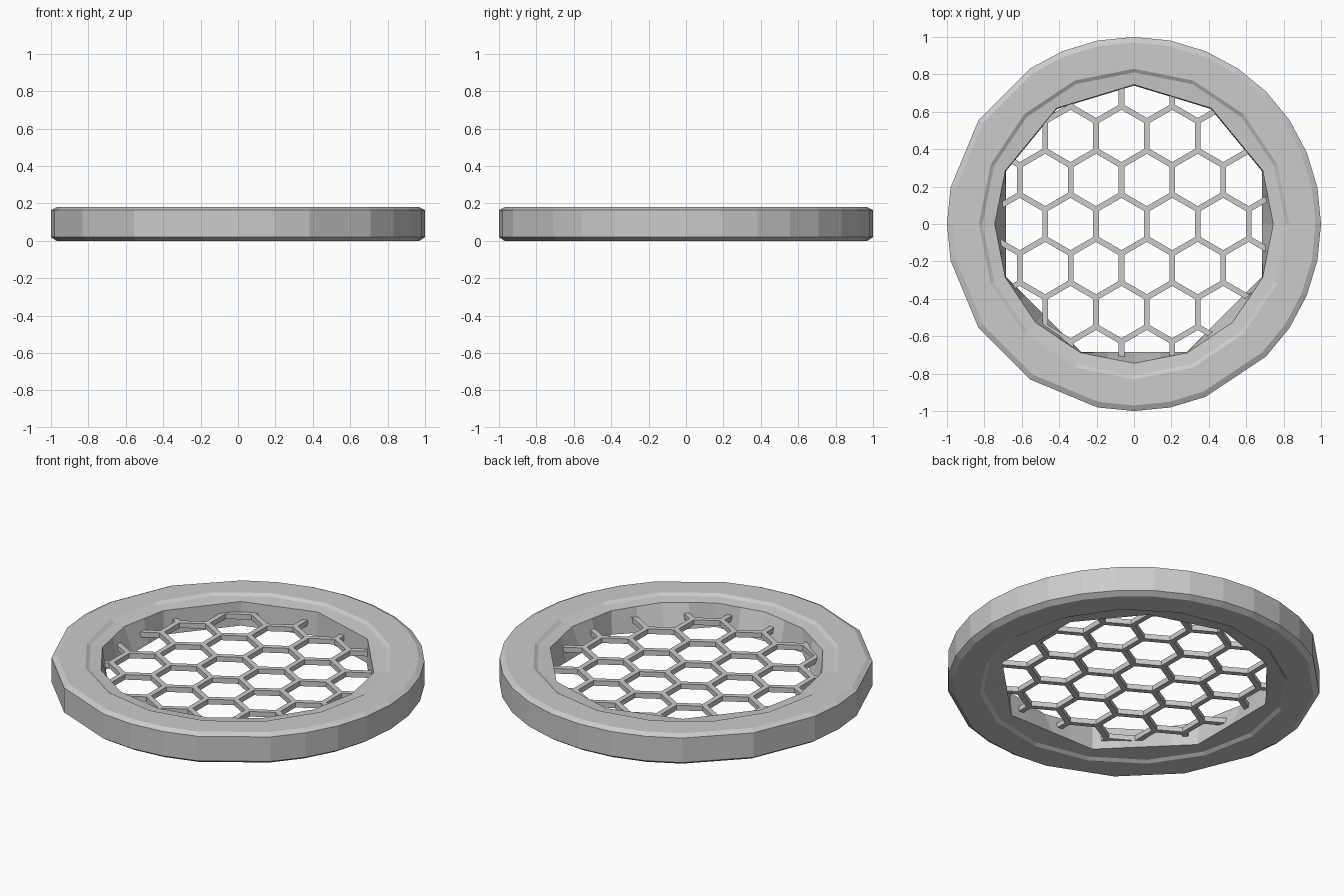
import bpy, bmesh, math
from mathutils import Vector, Matrix

if "Cube" in bpy.data.objects:
    bpy.data.objects.remove(bpy.data.objects["Cube"])

N = 32  # base angular divisions; coarse loops keep only some corners


def corner(k, r):
    a = 2 * math.pi * k / N
    return Vector((r * math.cos(a), r * math.sin(a), 0))


def loop_points(r, z, keys):
    """Polygon with corners only at keys; other slots lie on its straight sides."""
    pts = []
    for k in range(N):
        lo = max([q for q in keys if q <= k], default=keys[-1] - N)
        hi = min([q for q in keys if q > k], default=keys[0] + N)
        p = corner(lo, r).lerp(corner(hi, r), (k - lo) / (hi - lo))
        pts.append((p.x, p.y, z))
    return pts


def finish(bm, name):
    bmesh.ops.recalc_face_normals(bm, faces=bm.faces)
    me = bpy.data.meshes.new(name)
    bm.to_mesh(me)
    bm.free()
    ob = bpy.data.objects.new(name, me)
    bpy.context.collection.objects.link(ob)
    return ob


# Faceted outer ring with uneven low-poly sides
outer = [0, 1, 2, 3, 4, 5, 6, 7, 8, 9, 10, 11, 13, 15, 16, 17, 19, 21, 23, 24, 25, 26, 28, 29, 30, 31]
middle = list(range(0, N, 2))
wall = [2, 5, 8, 11, 14, 18, 22, 26, 30]
lip = [0, 2, 5, 8, 11, 14, 16, 18, 20, 22, 24, 26, 28, 30]
profile = [
    (1.00, 0.02, outer), (1.00, 0.165, outer), (0.97, 0.18, outer),
    (0.83, 0.18, middle), (0.81, 0.168, middle), (0.745, 0.16, lip),
    (0.74, 0.02, wall), (0.81, 0.012, middle), (0.83, 0.0, middle),
    (0.97, 0.0, outer),
]
bm = bmesh.new()
loops = [[bm.verts.new(p) for p in loop_points(*row)] for row in profile]
for i, a in enumerate(loops):
    b = loops[(i + 1) % len(loops)]
    for k in range(N):
        m = (k + 1) % N
        bm.faces.new((a[k], a[m], b[m], b[k]))
finish(bm, "outer_ring")

# Honeycomb grille of thin bars, clipped so the ends sit inside the ring
FLATS, SIDE, BAR, ZC, REACH = 0.272, 0.157, 0.03, 0.09, 0.76


def clip(a, b):
    if a.length > REACH and b.length > REACH:
        return None
    if a.length > REACH:
        a, b = b, a
    if b.length > REACH:
        lo, hi = 0.0, 1.0
        for _ in range(20):
            t = (lo + hi) / 2
            if a.lerp(b, t).length < REACH:
                lo = t
            else:
                hi = t
        b = a.lerp(b, lo)
    return a, b


def bar(bm, a, b):
    d = b - a
    mat = (Matrix.Translation(((a.x + b.x) / 2, (a.y + b.y) / 2, ZC))
           @ Matrix.Rotation(math.atan2(d.y, d.x), 4, 'Z')
           @ Matrix.Diagonal((d.length + BAR * 0.55, BAR, BAR, 1)))
    bmesh.ops.create_cube(bm, size=1, matrix=mat)


bm = bmesh.new()
for j in range(-4, 5):
    for i in range(-4, 5):
        c = Vector((-0.067 + FLATS * (i + 0.5 * (j % 2)), 1.5 * SIDE * j))
        v = [c + SIDE * Vector((math.cos(math.radians(t)), math.sin(math.radians(t))))
             for t in (-30, 30, 90, 150)]
        for a, b in zip(v, v[1:]):
            seg = clip(a, b)
            if seg:
                bar(bm, *seg)
finish(bm, "honeycomb_grille")
